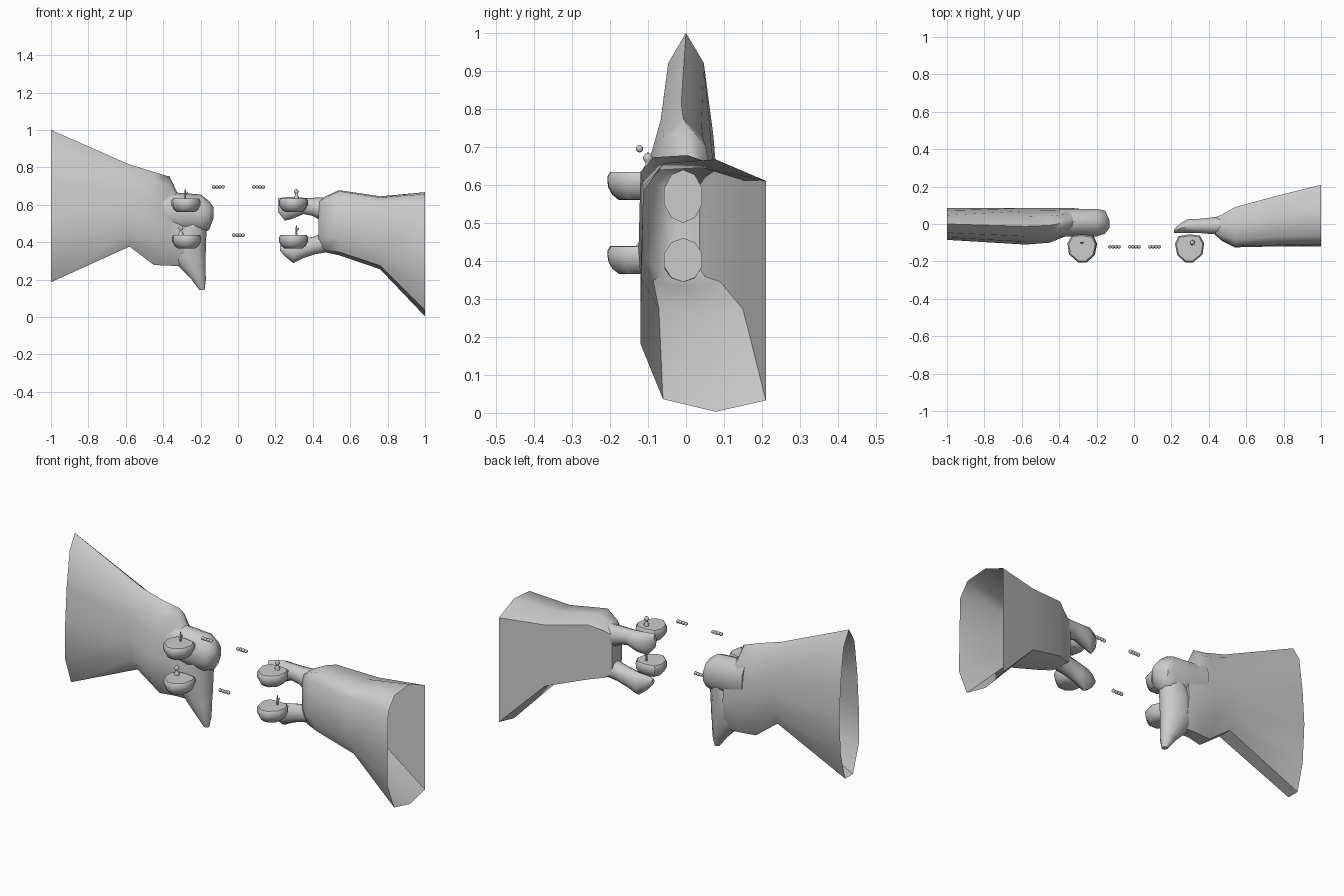
import bpy, bmesh
from math import sin, cos, pi, radians
from mathutils import Vector

if "Cube" in bpy.data.objects:
    bpy.data.objects.remove(bpy.data.objects["Cube"])

OVAL = [(sin(2 * pi * i / 10), cos(2 * pi * i / 10)) for i in range(10)]
BLADE = [(0, 1), (.55, .81), (.85, .35), (1, -.1), (.85, -.6), (.4, -.95), (-.4, -.95),
         (-1, -.6), (-1, -.1), (-.85, .35), (-.55, .81)]
OCT = [(1, .83), (.2, 1), (-.62, .97), (-.95, .75), (-1, -.46), (-.64, -.9), (.2, -1), (1, -.91)]


def finish(name, bm, angle=50):
    bmesh.ops.recalc_face_normals(bm, faces=bm.faces)
    me = bpy.data.meshes.new(name)
    bm.to_mesh(me)
    bm.free()
    ob = bpy.data.objects.new(name, me)
    bpy.context.collection.objects.link(ob)
    bpy.ops.object.select_all(action='DESELECT')
    ob.select_set(True)
    bpy.context.view_layer.objects.active = ob
    bpy.ops.object.shade_smooth_by_angle(angle=radians(angle))
    return ob


def skin(name, rings, cap_start=True, cap_end=True, angle=50):
    """Bridge equal-length point rings into a tube."""
    bm = bmesh.new()
    vs = [[bm.verts.new(p) for p in r] for r in rings]
    n = len(vs[0])
    for a, b in zip(vs, vs[1:]):
        for i in range(n):
            bm.faces.new((a[i], a[(i + 1) % n], b[(i + 1) % n], b[i]))
    if cap_start:
        bm.faces.new(vs[0])
    if cap_end:
        bm.faces.new(vs[-1])
    return finish(name, bm, angle)


def loft_x(name, stations, shape=OVAL, open_start=False):
    """Stations are x, z low, z high, y low, y high."""
    rings = [[(x, (c + d) / 2 + u * (d - c) / 2, (a + b) / 2 + v * (b - a) / 2) for u, v in shape]
             for x, a, b, c, d in stations]
    return skin(name, rings, cap_start=not open_start)


def loft_z(name, stations, shape=OVAL):
    """Stations are z, x low, x high, y low, y high."""
    rings = [[((a + b) / 2 + u * (b - a) / 2, (c + d) / 2 + v * (d - c) / 2, z) for u, v in shape]
             for z, a, b, c, d in stations]
    return skin(name, rings)


# left arm, open at the outer end
loft_x("left_forearm", [
    (-1, .165, 1.0, -.085, .085), (-.58, .365, .815, -.11, .085), (-.45, .265, .775, -.10, .085),
    (-.365, .262, .75, -.065, .085), (-.325, .262, .665, -.06, .085), (-.28, .265, .655, -.05, .08)],
    BLADE, open_start=True)
# left fist and drooping finger
loft_x("left_fist", [
    (-.40, .46, .69, -.07, .085), (-.33, .45, .665, -.07, .085), (-.2, .445, .655, -.07, .085),
    (-.155, .465, .62, -.055, .075), (-.13, .53, .585, -.02, .02)])
loft_z("left_thumb", [
    (.52, -.30, -.16, -.05, .07), (.42, -.37, -.165, -.06, .075), (.33, -.37, -.168, -.055, .07),
    (.27, -.32, -.17, -.045, .055), (.2, -.25, -.17, -.035, .04), (.145, -.208, -.178, -.015, .015)])

# right arm, open at the outer end
loft_x("right_forearm", [
    (1, .003, .667, -.12, .21), (.76, .255, .645, -.12, .15), (.54, .33, .678, -.125, .09),
    (.47, .345, .645, -.09, .05), (.43, .37, .62, -.055, .035)], OCT, open_start=True)
# right index finger and thumb
loft_x("right_finger", [
    (.47, .50, .64, -.06, .045), (.40, .54, .637, -.055, .035), (.35, .55, .637, -.05, .03),
    (.29, .525, .642, -.05, .03), (.25, .515, .64, -.05, .005), (.215, .56, .635, -.048, -.025)])
loft_x("right_thumb", [
    (.47, .345, .46, -.06, .045), (.41, .335, .43, -.055, .035), (.35, .315, .42, -.05, .03),
    (.295, .288, .41, -.05, .025), (.25, .325, .40, -.05, 0), (.225, .355, .385, -.045, -.02)])

# bowls: shield outline stacked at several heights
OUTLINE = [(-.078, .02), (-.06, .062), (0, .072), (.055, .065), (.078, .025), (.07, -.035),
           (.02, -.078), (-.02, -.08), (-.065, -.04)]


def pod(name, x, z, flip):
    levels = [(0, .62), (.014, .84), (.035, .98), (.06, 1), (.072, .9)]
    return skin(name, [[(x + flip * px * s, -.127 + py * s, z + h) for px, py in OUTLINE]
                       for h, s in levels], angle=40)


def lathe(name, x, y, z, profile, n=8):
    return skin(name, [[(x + r * cos(2 * pi * i / n), y + r * sin(2 * pi * i / n), z + h)
                        for i in range(n)] for r, h in profile])


def sprig(name, x, z):
    """Thin stalk with a small side shoot."""
    lathe(name, x, -.1, z, [(.006, -.005), (.004, .02), (.005, .035), (.001, .054)], 6)
    lean = lathe(name + "_shoot", 0, 0, 0, [(.003, 0), (.004, .012), (.001, .026)], 6)
    lean.location = Vector((x, -.1, z + .018))
    lean.rotation_euler = (0, .6, 0)


def knob(name, x, z):
    """Small pawn-like knob."""
    lathe(name, x, -.1, z, [(.013, -.005), (.014, .008), (.007, .018), (.006, .024), (.012, .031),
                            (.013, .038), (.008, .047), (.001, .05)])


for name, x, z, flip, top, tx in [
        ("left_upper", -.278, .56, -1, sprig, -.282), ("left_lower", -.275, .367, -1, knob, -.305),
        ("right_upper", .297, .562, 1, knob, .312), ("right_lower", .297, .366, 1, sprig, .312)]:
    pod(name + "_bowl", x, z, flip)
    top(name + "_topper", tx, z + .072)

# rows of small beads between the hands
for k, (x, z) in enumerate([(-.105, .695), (.11, .695), (.002, .437)]):
    bm = bmesh.new()
    for i in range(4):
        ret = bmesh.ops.create_uvsphere(bm, u_segments=8, v_segments=6, radius=.0098)
        bmesh.ops.translate(bm, verts=ret["verts"], vec=(x + (i - 1.5) * .0165, -.122, z))
    finish("bead_row_%d" % (k + 1), bm)
